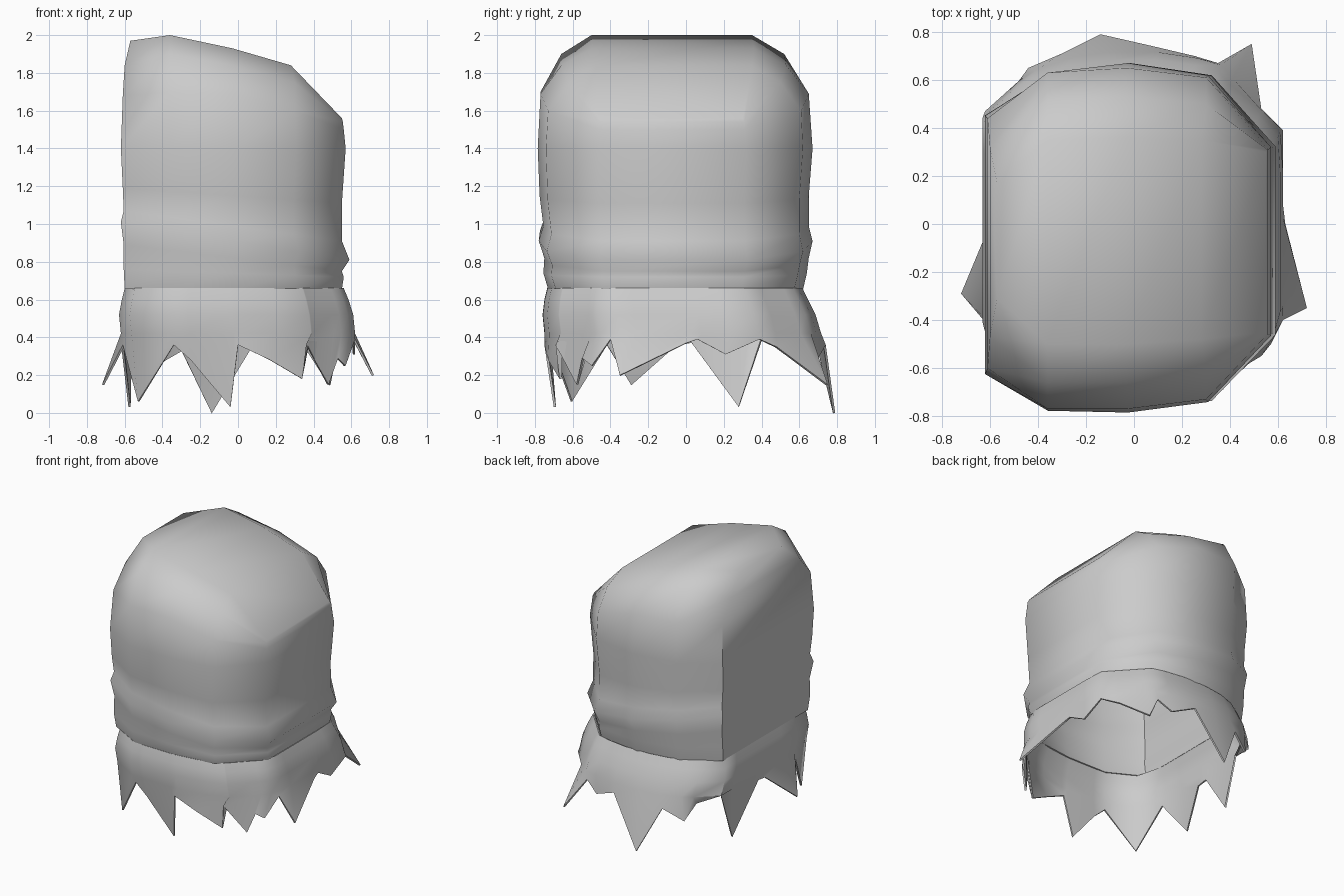
import bpy, bmesh, math

cube = bpy.data.objects.get("Cube")
if cube:
    bpy.data.objects.remove(cube, do_unlink=True)

cloth = bpy.data.materials.new("grey_cloth")
cloth.use_nodes = True
colour = (0.6, 0.6, 0.6, 1)
cloth.diffuse_color = colour
cloth.node_tree.nodes["Principled BSDF"].inputs["Base Color"].default_value = colour

# Ten-sided cross-section in unit space: front columns and back columns share x
columns = (-1, -.56, 0, .56, 1)
front = (-.78, -.99, -1, -.94, -.56)
back = (.7, .93, 1, .93, .52)
outline = list(zip(columns, front)) + list(zip(columns, back))[::-1]


def fit(point, extent):
    """Place a unit-space point inside a box given as x_min, x_max, y_min, y_max."""
    left, right, near, far = extent
    return ((left + right) / 2 + point[0] * (right - left) / 2,
            (near + far) / 2 + point[1] * (far - near) / 2)


def on_outline(dx, dy):
    """Point where a ray from the centre meets the unit cross-section."""
    for (ax, ay), (bx, by) in zip(outline, outline[1:] + outline[:1]):
        ex, ey = bx - ax, by - ay
        det = dx * ey - dy * ex
        if abs(det) < 1e-9:
            continue
        t = (ax * ey - ay * ex) / det
        s = (ax * dy - ay * dx) / det
        if t > 0 and 0 <= s <= 1:
            return dx * t, dy * t
    return dx, dy


def loft(bm, rings):
    """Join successive closed rings of equal length with quads."""
    loops = [[bm.verts.new(p) for p in ring] for ring in rings]
    for low, high in zip(loops, loops[1:]):
        for i in range(len(low)):
            j = (i + 1) % len(low)
            bm.faces.new((low[i], low[j], high[j], high[i]))
    return loops


def finish(bm, name, thickness, angle):
    """Turn the surface into a thin, smoothly shaded cloth shell."""
    bmesh.ops.recalc_face_normals(bm, faces=bm.faces)
    mesh = bpy.data.meshes.new(name)
    bm.to_mesh(mesh)
    bm.free()
    obj = bpy.data.objects.new(name, mesh)
    bpy.context.collection.objects.link(obj)
    mesh.materials.append(cloth)
    bpy.ops.object.select_all(action='DESELECT')
    obj.select_set(True)
    bpy.context.view_layer.objects.active = obj
    shell = obj.modifiers.new("cloth_thickness", 'SOLIDIFY')
    shell.thickness = thickness
    shell.offset = -1
    bpy.ops.object.modifier_apply(modifier=shell.name)
    bpy.ops.object.shade_smooth_by_angle(angle=math.radians(angle))
    return obj


# Main sleeve: height, tilt of the fold, then the extent of each ring
folds = [
    (.655, 0, (-.6, .55, -.73, .62)),
    (.74, .02, (-.605, .56, -.755, .64)),
    (.82, .07, (-.605, .55, -.75, .65)),
    (.91, .1, (-.62, .59, -.78, .67)),
    (.99, .08, (-.605, .55, -.755, .65)),
    (1.15, .04, (-.61, .55, -.775, .65)),
    (1.4, 0, (-.62, .57, -.785, .67)),
]
rings = [[(*fit(p, extent), z - tilt * p[0]) for p in outline]
         for z, tilt, extent in folds]


def crown_ring(xs, near, far, heights):
    """Ring whose height and depth change from column to column."""
    ring = list(zip(xs, near, heights))
    return ring + list(zip(xs, far, heights))[::-1]


# Rounded shoulder rising into the slanted crown
rings.append(crown_ring((-.61, -.36, -.03, .3, .56), (-.6, -.77, -.77, -.73, -.46),
                        (.44, .63, .65, .61, .31), (1.68, 1.7, 1.69, 1.6, 1.5)))
rings.append(crown_ring((-.6, -.36, -.03, .3, .555), (-.47, -.66, -.66, -.62, -.46),
                        (.32, .52, .53, .5, .31), (1.84, 1.9, 1.84, 1.75, 1.54)))
rings.append(crown_ring((-.57, -.36, -.03, .28, .55), (-.31, -.5, -.5, -.48, -.45),
                        (.17, .35, .36, .35, .3), (1.97, 2, 1.93, 1.84, 1.56)))

bm = bmesh.new()
top = loft(bm, rings)[-1]
near, far = top[:5], top[5:][::-1]
for i in range(4):
    bm.faces.new((near[i], near[i + 1], far[i + 1], far[i]))
sleeve = finish(bm, "sleeve", .015, 55)

# Keep the lower lip of the slanted crown crisp
verts = sleeve.data.vertices
for edge in sleeve.data.edges:
    if all(verts[v].co.x > .54 and verts[v].co.z > 1.55 for v in edge.vertices):
        edge.use_edge_sharp = True

# Torn hem: valleys and tips of the rags, counter-clockwise
hem = [
    (-.62, -.05, .36), (-.72, -.29, .15), (-.61, -.42, .36), (-.53, -.61, .06),
    (-.34, -.72, .36), (-.25, -.72, .28), (-.04, -.7, .03), (0, -.75, .36),
    (.17, -.73, .28), (.34, -.67, .18), (.36, -.69, .36), (.48, -.58, .15),
    (.53, -.55, .29), (.57, -.5, .25), (.62, -.4, .39), (.72, -.35, .2),
    (.63, 0, .37), (.62, .06, .39), (.62, .21, .31), (.62, .39, .39),
    (.53, .48, .35), (.49, .75, .15), (.35, .67, .36), (.25, .7, .29),
    (.08, .74, .36), (-.14, .79, 0), (-.3, .71, .33), (-.44, .65, .25),
    (-.48, .56, .36), (-.57, .4, .38), (-.58, .28, .03), (-.62, .03, .37),
]
flare = [
    (.42, (-.62, .62, -.75, .73)),
    (.52, (-.63, .61, -.76, .7)),
    (.6, (-.615, .585, -.75, .66)),
    (.66, (-.6, .56, -.735, .63)),
]
skirt = [hem]
for z, extent in flare:
    skirt.append([(*fit(on_outline((x + .02) / .6, (y + .04) / .74), extent), z)
                  for x, y, _ in hem])
bm = bmesh.new()
loft(bm, skirt)
finish(bm, "torn_skirt", .012, 50)
